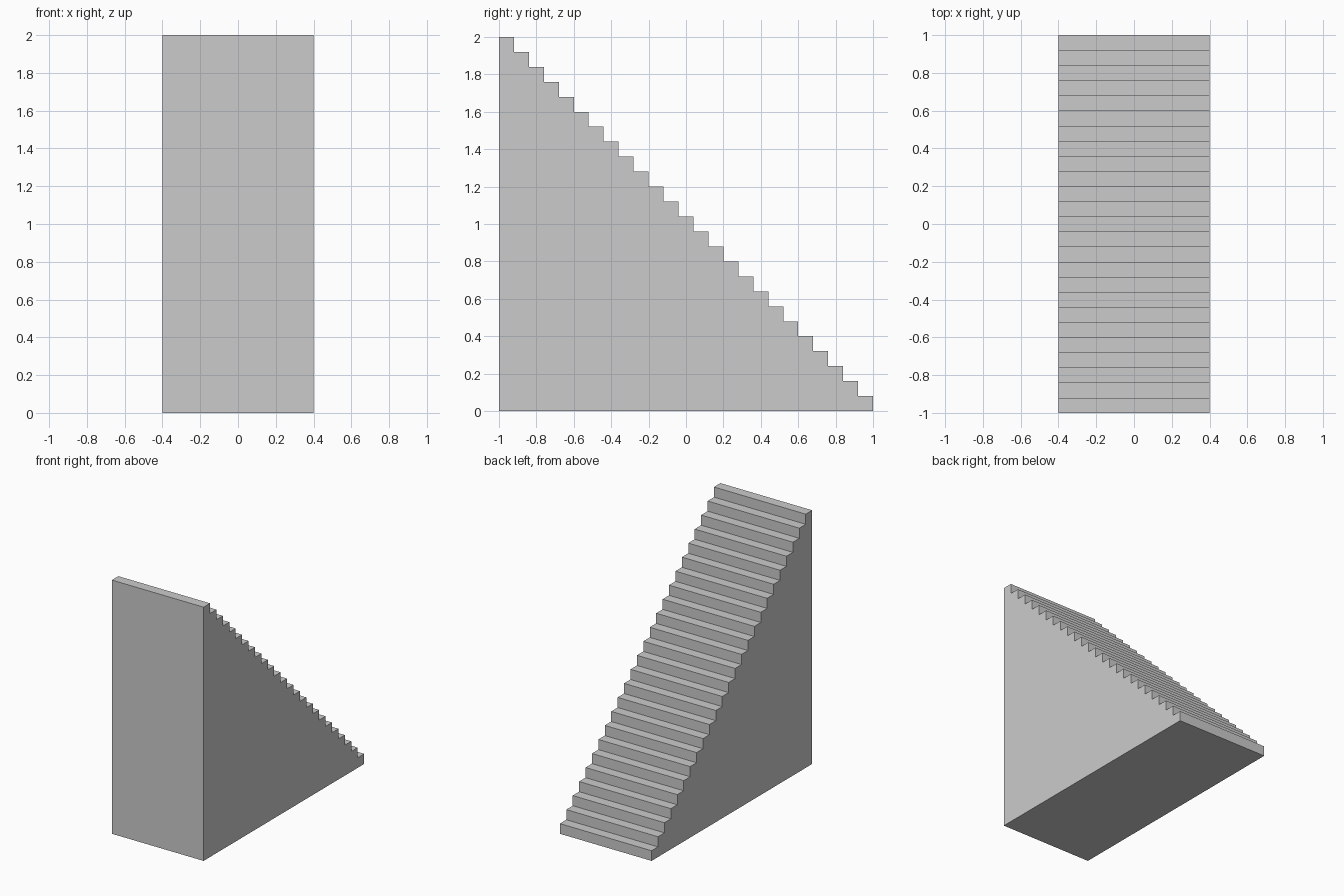
import bpy, bmesh
from mathutils import Vector

if "Cube" in bpy.data.objects:
    bpy.data.objects.remove(bpy.data.objects["Cube"])

STEPS = 25
SIZE = 2.0 / STEPS   # tread depth and riser height
WIDTH = 0.8

# Stepped side profile (y, z): base, then treads climbing towards the front
profile = [(-1.0, 0.0), (1.0, 0.0)]
for i in range(STEPS):
    z = (i + 1) * SIZE
    profile += [(1.0 - i * SIZE, z), (1.0 - (i + 1) * SIZE, z)]

# Extrude the profile across the width into a solid staircase
bm = bmesh.new()
side = bm.faces.new([bm.verts.new((-WIDTH / 2, y, z)) for y, z in profile])
ext = bmesh.ops.extrude_face_region(bm, geom=[side], use_keep_orig=True)
moved = [g for g in ext["geom"] if isinstance(g, bmesh.types.BMVert)]
bmesh.ops.translate(bm, verts=moved, vec=Vector((WIDTH, 0, 0)))
bmesh.ops.recalc_face_normals(bm, faces=bm.faces)

mesh = bpy.data.meshes.new("staircase")
bm.to_mesh(mesh)
bm.free()
bpy.context.collection.objects.link(bpy.data.objects.new("staircase", mesh))
